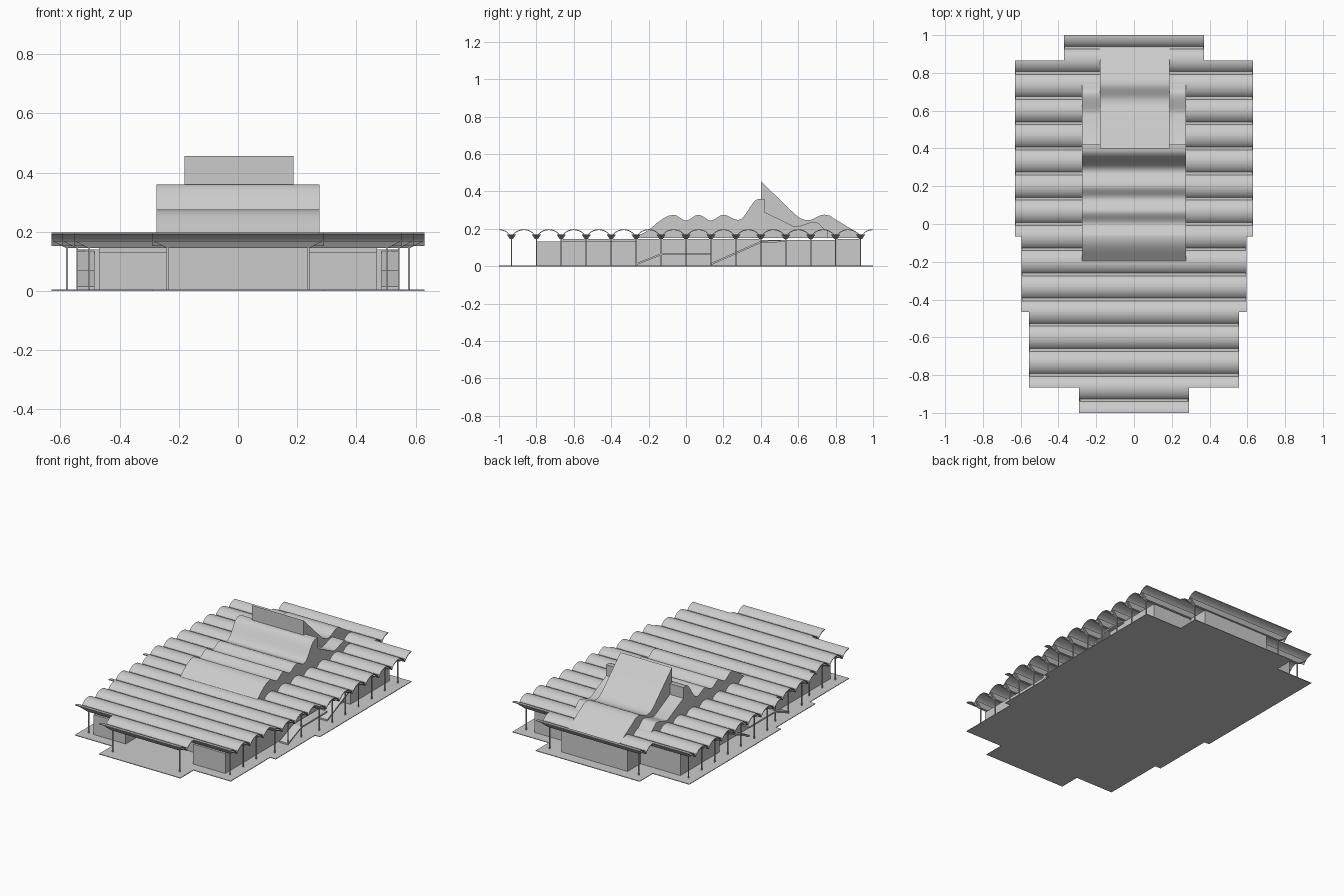
import bpy, bmesh, math

if "Cube" in bpy.data.objects:
    bpy.data.objects.remove(bpy.data.objects["Cube"])

BAY = 2 / 15


def finish(name, bm, smooth=False):
    bmesh.ops.recalc_face_normals(bm, faces=bm.faces)
    me = bpy.data.meshes.new(name)
    bm.to_mesh(me)
    bm.free()
    ob = bpy.data.objects.new(name, me)
    bpy.context.collection.objects.link(ob)
    if smooth:
        bpy.ops.object.select_all(action='DESELECT')
        ob.select_set(True)
        bpy.context.view_layer.objects.active = ob
        bpy.ops.object.shade_smooth_by_angle(angle=math.radians(35))
    return ob


def add_prism(bm, pts, x0, x1):
    """Extrude a (y, z) profile along x."""
    a = [bm.verts.new((x0, y, z)) for y, z in pts]
    b = [bm.verts.new((x1, y, z)) for y, z in pts]
    n = len(pts)
    for i in range(n):
        j = (i + 1) % n
        bm.faces.new((a[i], a[j], b[j], b[i]))
    bm.faces.new(a)
    bm.faces.new(b[::-1])
    return a, b


def add_box(bm, x0, x1, y0, y1, z0, z1):
    return add_prism(bm, [(y0, z0), (y1, z0), (y1, z1), (y0, z1)], x0, x1)


def boxes(name, dims):
    bm = bmesh.new()
    for d in dims:
        add_box(bm, *d)
    return finish(name, bm)


def ease(keys, steps=7):
    """Wavy line through alternating crests and valleys."""
    out = [keys[0]]
    for (y0, z0), (y1, z1) in zip(keys, keys[1:]):
        for k in range(1, steps + 1):
            t = k / steps
            s = (1 - math.cos(math.pi * t)) / 2
            out.append((y0 + (y1 - y0) * t, z0 + (z1 - z0) * s))
    return out


def prism(name, pts, x0, x1):
    bm = bmesh.new()
    add_prism(bm, pts, x0, x1)
    return finish(name, bm, True)


# Half width of each roof bay, front to back
WIDTHS = [0.29] + [0.555] * 3 + [0.595] * 3 + [0.63] * 7 + [0.37]
R, CROWN, THICK = 0.075, 0.198, 0.005

# Roof shells (crown to crown, valley over the columns), gutters and columns
roof, gutter, column = bmesh.new(), bmesh.new(), bmesh.new()
for i, w in enumerate(WIDTHS):
    yc = -1 + BAY * (i + 0.5)
    top = []
    for side in (-1, 1):
        half = []
        for k in range(9):
            d = BAY / 2 * k / 8
            half.append((yc + side * (BAY / 2 - d), CROWN - R + math.sqrt(R * R - d * d)))
        top += half if side < 0 else half[::-1][1:]
    add_prism(roof, top + [(y, z - THICK) for y, z in reversed(top)], -w, w)
    # Tapered gutter beam under the valley
    a, b = add_prism(gutter, [(yc - 0.008, 0.145), (yc + 0.008, 0.145),
                              (yc + 0.024, 0.169), (yc - 0.024, 0.169)], -w + 0.003, w - 0.003)
    for v in a[:2]:
        v.co.x += 0.045
    for v in b[:2]:
        v.co.x -= 0.045
    # Slim columns
    for s in (-1, 1):
        x = s * (w - 0.052)
        add_box(column, x - 0.003, x + 0.003, yc - 0.003, yc + 0.003, 0, 0.147)
finish("vaulted_roof", roof, True)
finish("gutter_beams", gutter)
finish("columns", column)

# Ground plate follows the roof outline
edges = [(-1, -1 + BAY, 0.29), (-1 + BAY, -1 + 4 * BAY, 0.555), (-1 + 4 * BAY, -1 + 7 * BAY, 0.595),
         (-1 + 7 * BAY, 1 - BAY, 0.63), (1 - BAY, 1, 0.37)]
bm = bmesh.new()
right = [(w, y) for y0, y1, w in edges for y in (y0, y1)]
outline = right + [(-x, y) for x, y in reversed(right)]
face = bm.faces.new([bm.verts.new((x, y, 0)) for x, y in outline])
ext = bmesh.ops.extrude_face_region(bm, geom=[face])
for v in ext["geom"]:
    if isinstance(v, bmesh.types.BMVert):
        v.co.z = 0.004
finish("ground_plate", bm)

# Wall volumes under the roof
boxes("front_wings", [(s * 0.24, s * 0.47, -0.8, -0.27, 0, 0.132) for s in (-1, 1)])
boxes("entrance_hall", [(-0.24, 0.24, -0.667, -0.27, 0, 0.147)])
boxes("middle_hall", [(-0.47, 0.47, -0.27, 0.4, 0, 0.147)])
boxes("rear_hall", [(-0.52, 0.52, 0.4, 0.8, 0, 0.14)])
boxes("back_hall", [(-0.235, 0.235, 0.8, 0.93, 0, 0.147)])

# Side stairs: sloping flights with landings
for s, label in ((-1, "left"), (1, "right")):
    bm = bmesh.new()
    for path in ([(-0.27, 0.015), (-0.13, 0.07), (0.13, 0.07)],
                 [(0.13, 0.015), (0.4, 0.135), (0.53, 0.14)]):
        add_prism(bm, path + [(y, z - 0.01) for y, z in reversed(path)], s * 0.485, s * 0.545)
    finish(label + "_stairs", bm)

# Raised wavy hall roof rising to the front of the tower
h = BAY / 2
wave = ease([(-0.27, 0.165), (-h, 0.275), (0, 0.245), (h, 0.275), (2 * h, 0.245),
             (3 * h, 0.275), (0.28, 0.248), (0.39, 0.36)])
prism("raised_hall", wave + [(0.42, 0.36), (0.42, 0.15), (-0.27, 0.15)], -0.275, 0.275)

# Lower shoulders beside the tower
shoulder = [(0.42, 0.29)] + ease([(0.58, 0.212), (0.69, 0.237), (0.76, 0.19)])
for s, label in ((-1, "left"), (1, "right")):
    prism(label + "_shoulder", shoulder + [(0.76, 0.15), (0.42, 0.15)], s * 0.17, s * 0.275)

# Wedge shaped light tower with a wavy tail
tail = [(0.40, 0.455), (0.58, 0.28), (0.605, 0.26), (0.63, 0.249)]
tail += ease([(0.655, 0.247), (0.74, 0.276)])[0:]
tail += [(0.77, 0.27), (0.80, 0.25), (0.85, 0.22), (0.90, 0.19), (0.937, 0.165)]
prism("light_tower", tail + [(0.937, 0.15), (0.40, 0.15)], -0.18, 0.187)
